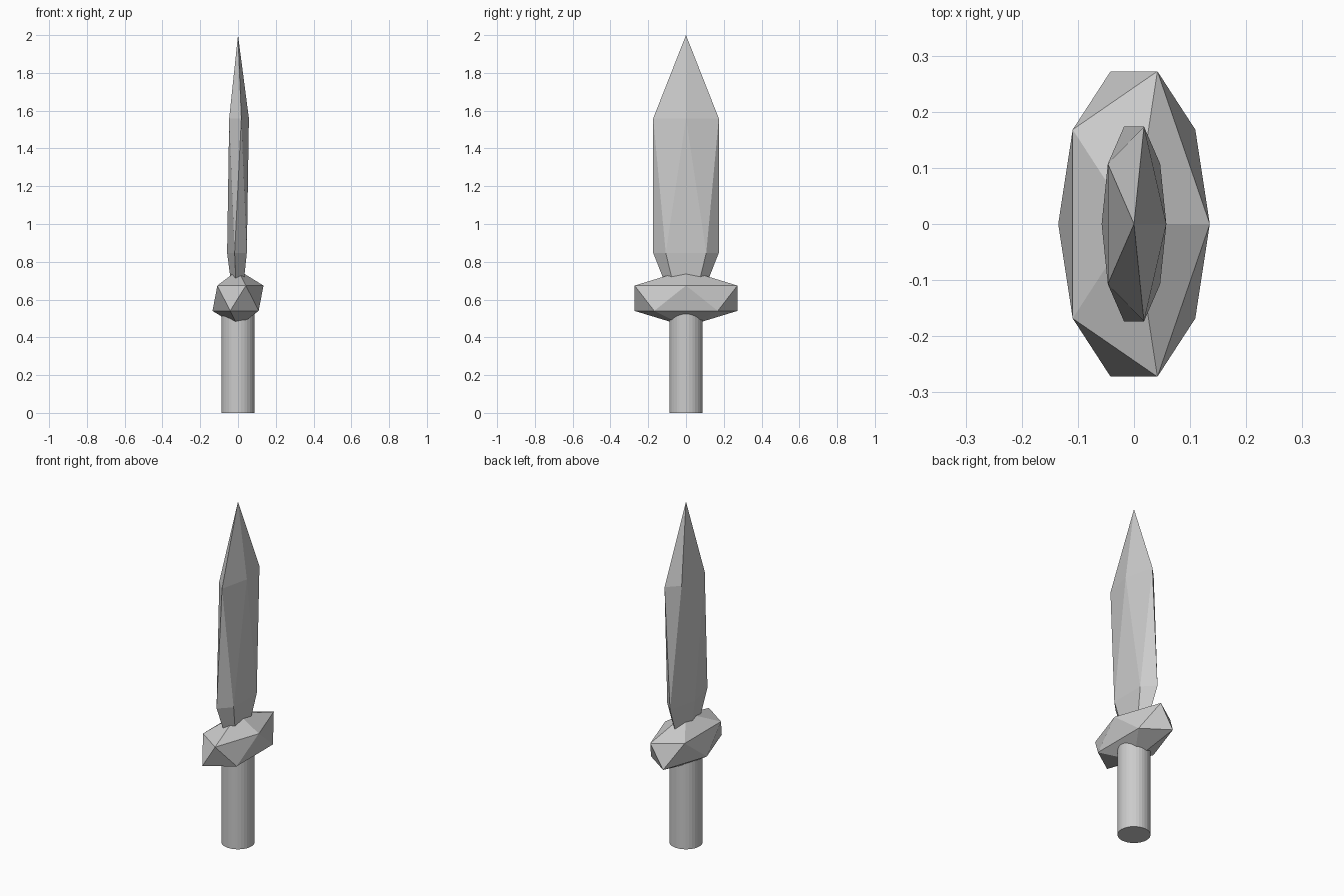
import bpy

if "Cube" in bpy.data.objects:
    bpy.data.objects.remove(bpy.data.objects["Cube"])


def faceted(name, z, scale):
    """Stretched 20-sided gem shape."""
    bpy.ops.mesh.primitive_ico_sphere_add(subdivisions=1, radius=1, location=(0, 0, z))
    ob = bpy.context.object
    ob.name = name
    ob.scale = scale
    bpy.ops.object.transform_apply(location=False, rotation=False, scale=True)
    return ob


# Round grip
bpy.ops.mesh.primitive_cylinder_add(vertices=32, radius=0.088, depth=0.6, location=(0, 0, 0.3))
bpy.context.object.name = "grip"

# Faceted guard and blade
faceted("guard", 0.607, (0.151, 0.32, 0.15))
faceted("blade", 1.203, (0.0645, 0.204, 0.797))
